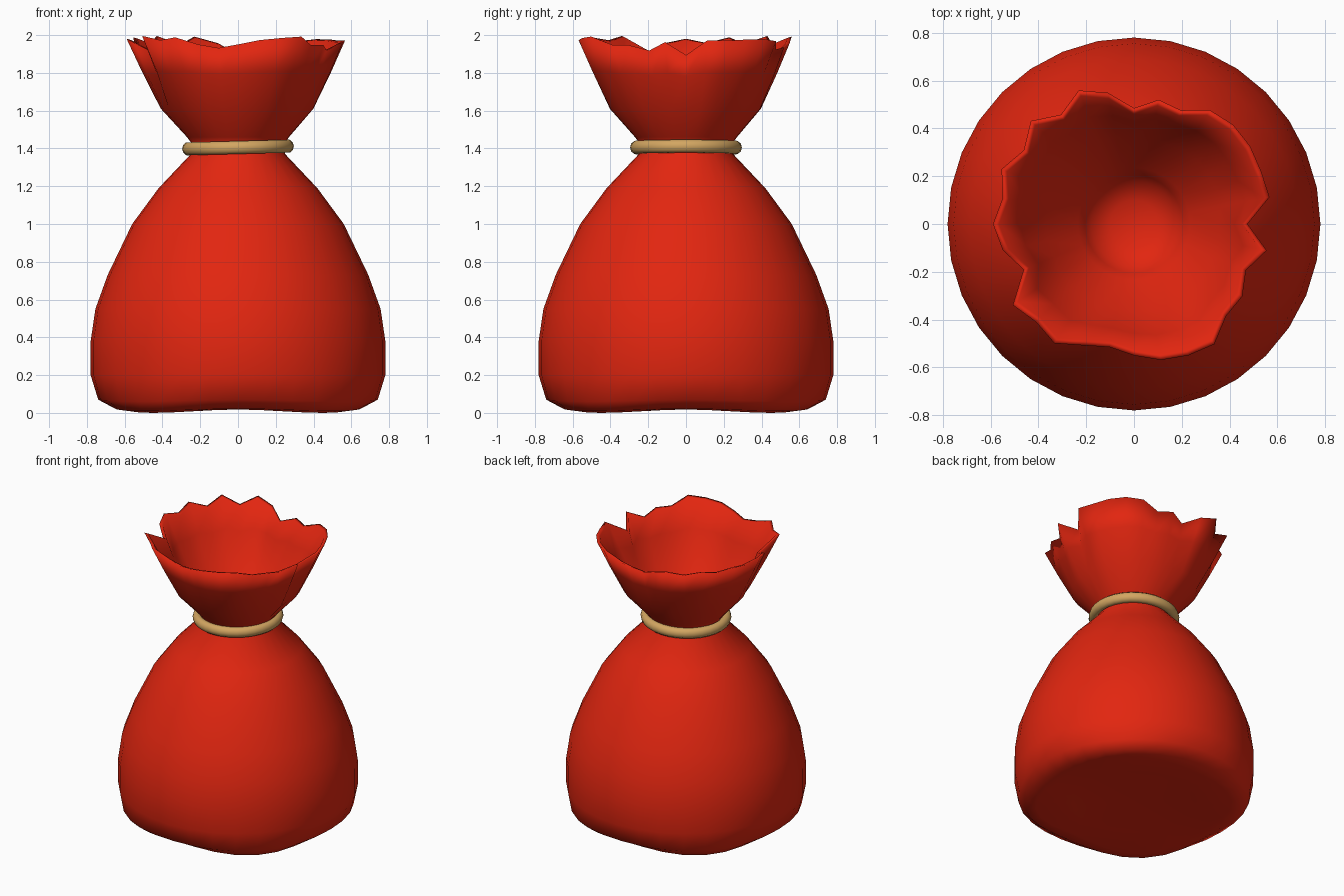
import bpy
import bmesh
from math import sin, cos, pi, radians

cube = bpy.data.objects.get("Cube")
if cube:
    bpy.data.objects.remove(cube, do_unlink=True)

SIDES = 32


def make_material(name, color):
    mat = bpy.data.materials.new(name)
    mat.use_nodes = True
    mat.diffuse_color = color
    mat.node_tree.nodes["Principled BSDF"].inputs["Base Color"].default_value = color
    return mat


def make_object(name, bm, mat):
    bmesh.ops.recalc_face_normals(bm, faces=bm.faces)
    for face in bm.faces:
        face.smooth = True
    mesh = bpy.data.meshes.new(name)
    bm.to_mesh(mesh)
    bm.free()
    mesh.materials.append(mat)
    obj = bpy.data.objects.new(name, mesh)
    bpy.context.collection.objects.link(obj)
    return obj


def bridge(bm, lower, upper):
    n = len(lower)
    for i in range(n):
        j = (i + 1) % n
        bm.faces.new((lower[i], lower[j], upper[j], upper[i]))


def cap(bm, ring, z):
    centre = bm.verts.new((0, 0, z))
    for i in range(len(ring)):
        bm.faces.new((centre, ring[i], ring[(i + 1) % len(ring)]))


red = make_material("red cloth", (0.76, 0.019, 0.005, 1))
tan = make_material("tan cord", (0.65, 0.38, 0.12, 1))

# Torn rim: radius at each side, counter-clockwise from +x
rim = [.475, .578, .576, .585, .587, .573, .515, .53,
       .485, .56, .605, .55, .61, .555, .60, .56,
       .59, .56, .50, .61, .58, .60, .55, .525,
       .55, .58, .595, .605, .545, .545, .507, .566]

# Base rows: radius, height, and how both change toward the four corners
base = [(.40, .025, .0, .0), (.56, .018, .08, -.018), (.65, .022, .06, -.012),
        (.74, .07, .015, -.01), (.78, .2, 0, 0)]
# Body rows: radius, height
body = [(.78, .38), (.755, .55), (.69, .73), (.56, 1.0), (.42, 1.19),
        (.25, 1.37), (.24, 1.42)]
# Collar rows: radius, height, share of the torn rim's unevenness
collar = [(.27, 1.46, 0), (.405, 1.61, .15), (.495, 1.8, .5), (.565, 1.962, 1)]
inside = [(.54, 1.955, 1), (.465, 1.8, .5), (.37, 1.61, .15), (.235, 1.46, 0),
          (.205, 1.42, 0), (.18, 1.37, 0), (.1, 1.33, 0)]


def add_ring(bm, shape):
    ring = []
    for i in range(SIDES):
        a = 2 * pi * i / SIDES
        r, z = shape(i, a)
        ring.append(bm.verts.new((r * cos(a), r * sin(a), z)))
    return ring


def base_shape(r, z, dr, dz):
    def shape(i, a):
        corner = (1 - cos(4 * a)) / 2
        return r + dr * corner, z + dz * corner
    return shape


def collar_shape(r, z, share):
    def shape(i, a):
        d = (rim[i] - .565) * share
        return r + d, min(2.0, z + .75 * d * share)
    return shape


# Sack: base, body, flared collar and its inner lining as one skin
bm = bmesh.new()
rings = [add_ring(bm, base_shape(*row)) for row in base]
rings += [add_ring(bm, collar_shape(r, z, 0)) for r, z in body]
rings += [add_ring(bm, collar_shape(*row)) for row in collar + inside]
for lower, upper in zip(rings, rings[1:]):
    bridge(bm, lower, upper)
cap(bm, rings[0], .03)
cap(bm, rings[-1], 1.32)
make_object("sack", bm, red)

# Cord tied around the neck, slightly tilted
bm = bmesh.new()
loops = []
for i in range(SIDES):
    a = 2 * pi * i / SIDES
    loop = []
    for k in range(10):
        t = 2 * pi * k / 10
        r = .264 + .032 * cos(t)
        loop.append(bm.verts.new((r * cos(a), r * sin(a), .036 * sin(t))))
    loops.append(loop)
for i in range(SIDES):
    bridge(bm, loops[i], loops[(i + 1) % SIDES])
cord = make_object("neck_cord", bm, tan)
cord.location.z = 1.405
cord.rotation_euler.y = radians(-1.5)
